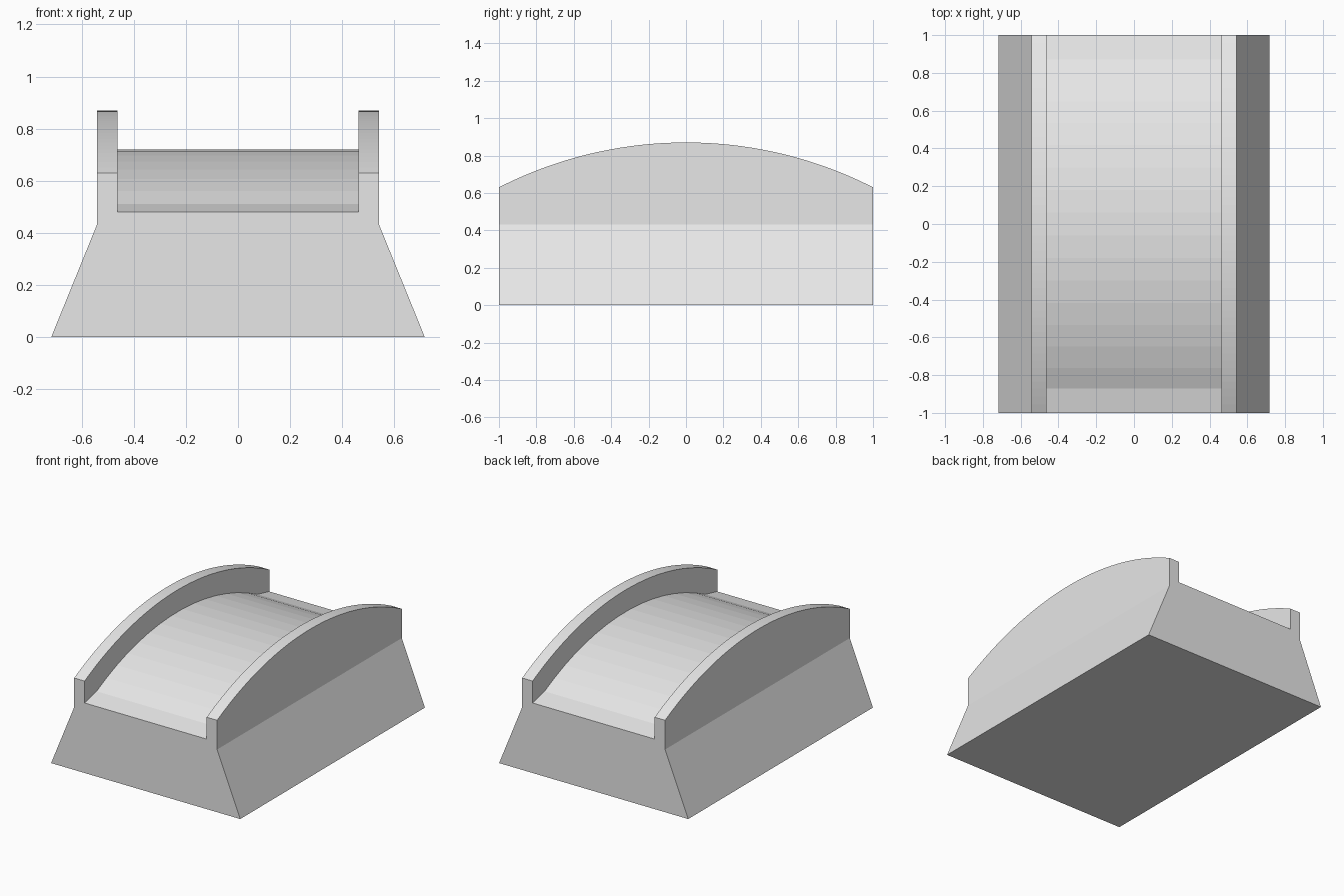
import bpy
import bmesh
import math

cube = bpy.data.objects.get("Cube")
if cube:
    bpy.data.objects.remove(cube, do_unlink=True)

# Main dimensions
HALF_LENGTH = 1.0
FOOT_X, WALL_OUT, WALL_IN = 0.717, 0.542, 0.463
KINK_Z = 0.43
WALL_END, WALL_TOP = 0.63, 0.87
DECK_END, DECK_EDGE, DECK_TOP = 0.48, 0.51, 0.72
ARCH_Y, ARCH_FACETS, SPLITS = 0.87, 15, 3


def arc_radius(half_chord, rise):
    return (half_chord ** 2 + rise ** 2) / (2 * rise)


def arc_height(y, radius, top):
    return top - radius + math.sqrt(radius ** 2 - y ** 2)


# Faceted deck line: arch with a gentler ramp at each end
deck_r = arc_radius(ARCH_Y, DECK_TOP - DECK_EDGE)
wall_r = arc_radius(HALF_LENGTH, WALL_TOP - WALL_END)
sweep = math.asin(ARCH_Y / deck_r)
deck_line = [(-HALF_LENGTH, DECK_END)]
for i in range(ARCH_FACETS + 1):
    y = deck_r * math.sin(sweep * (2 * i / ARCH_FACETS - 1))
    deck_line.append((y, arc_height(y, deck_r, DECK_TOP)))
deck_line.append((HALF_LENGTH, DECK_END))

# Finer stations keep the wall tops round while the deck stays faceted
stations = []
for (y0, z0), (y1, z1) in zip(deck_line, deck_line[1:]):
    for s in range(SPLITS):
        t = s / SPLITS
        stations.append((y0 + (y1 - y0) * t, z0 + (z1 - z0) * t))
stations.append(deck_line[-1])


def section(y, deck_z):
    wall_z = arc_height(y, wall_r, WALL_TOP)
    half = [(FOOT_X, 0), (WALL_OUT, KINK_Z), (WALL_OUT, wall_z),
            (WALL_IN, wall_z), (WALL_IN, deck_z)]
    return half + [(-x, z) for x, z in reversed(half)]


# Bridge body: flared base, arched deck and two parapets in one solid
bm = bmesh.new()
rings = [[bm.verts.new((x, y, z)) for x, z in section(y, dz)]
         for y, dz in stations]
for a, b in zip(rings, rings[1:]):
    for k in range(len(a)):
        n = (k + 1) % len(a)
        bm.faces.new((a[k], a[n], b[n], b[k]))
bm.faces.new(rings[0])
bm.faces.new(rings[-1])
bmesh.ops.recalc_face_normals(bm, faces=bm.faces)
mesh = bpy.data.meshes.new("arched_bridge")
bm.to_mesh(mesh)
bm.free()
bridge = bpy.data.objects.new("arched_bridge", mesh)
bpy.context.collection.objects.link(bridge)

# Plain grey surface
grey = bpy.data.materials.new("light_grey")
grey.use_nodes = True
colour = (0.8, 0.8, 0.8, 1)
grey.diffuse_color = colour
grey.node_tree.nodes["Principled BSDF"].inputs["Base Color"].default_value = colour
mesh.materials.append(grey)
